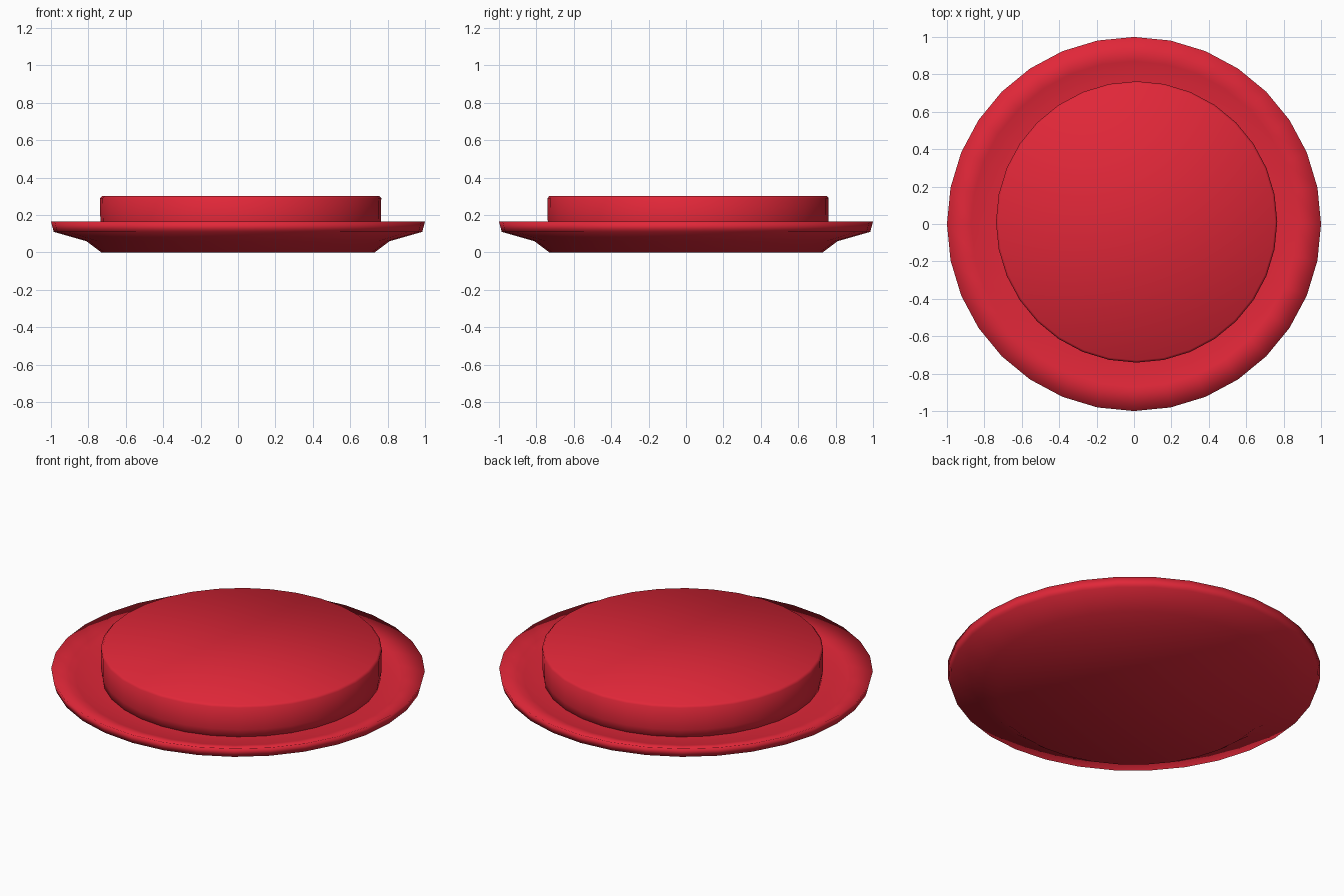
import bpy, bmesh, math

if "Cube" in bpy.data.objects:
    bpy.data.objects.remove(bpy.data.objects["Cube"])

red = bpy.data.materials.new("red")
red.diffuse_color = (0.75, 0.02, 0.04, 1)
red.use_nodes = True
red.node_tree.nodes["Principled BSDF"].inputs["Base Color"].default_value = red.diffuse_color


def lathe(name, profile, cx=0.0, cy=0.0, sides=32):
    """Closed smooth solid turned from (radius, height) rings, capped at both ends."""
    bm = bmesh.new()
    rings = []
    for r, z in profile:
        rings.append([bm.verts.new((cx + r * math.cos(2 * math.pi * i / sides),
                                    cy + r * math.sin(2 * math.pi * i / sides), z))
                      for i in range(sides)])
    for a, b in zip(rings, rings[1:]):
        for i in range(sides):
            j = (i + 1) % sides
            bm.faces.new((a[i], a[j], b[j], b[i]))
    bm.faces.new(rings[0][::-1])
    bm.faces.new(rings[-1])
    for f in bm.faces:
        f.smooth = True
    mesh = bpy.data.meshes.new(name)
    bm.to_mesh(mesh)
    bm.free()
    mesh.materials.append(red)
    obj = bpy.data.objects.new(name, mesh)
    bpy.context.collection.objects.link(obj)
    return obj


# Dished plate: flat base, flaring underside, upright lip, rim sloping inward
lathe("plate", [(0.73, 0.0), (0.81, 0.06), (0.985, 0.11), (1.0, 0.165),
                (0.87, 0.125), (0.74, 0.115)])

# Thick round slab resting in the plate, slightly off centre
lathe("round_slab", [(0.74, 0.09), (0.75, 0.16), (0.752, 0.29), (0.74, 0.303)],
      cx=0.014, cy=0.011)
